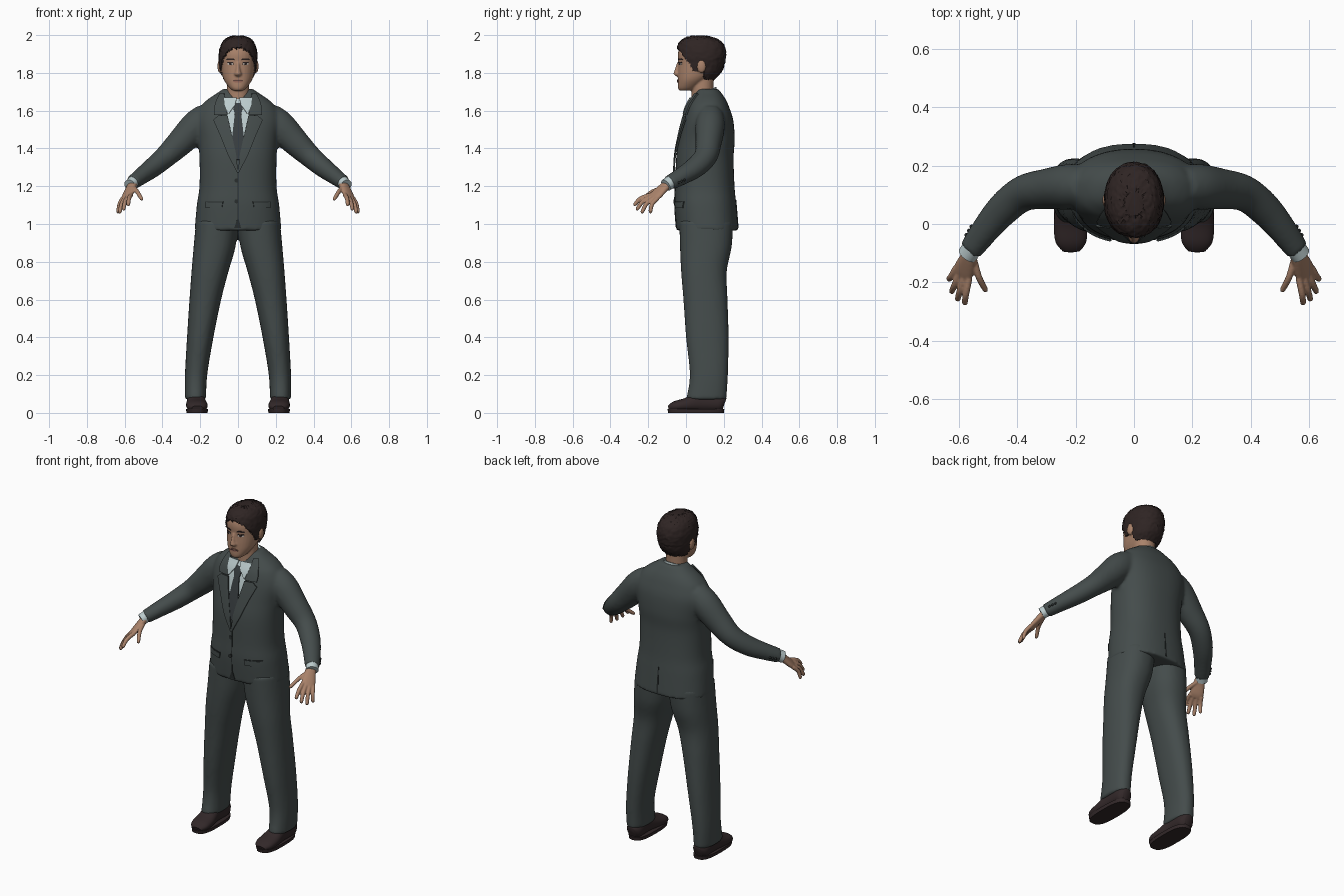
import bpy, bmesh, math, random
from mathutils import Vector
from mathutils.bvhtree import BVHTree

random.seed(4)
cube = bpy.data.objects.get("Cube")
if cube:
    bpy.data.objects.remove(cube, do_unlink=True)


def material(name, r, g, b):
    m = bpy.data.materials.new(name)
    m.use_nodes = True
    m.diffuse_color = (r, g, b, 1)
    node = next(n for n in m.node_tree.nodes if n.type == 'BSDF_PRINCIPLED')
    node.inputs["Base Color"].default_value = (r, g, b, 1)
    node.inputs["Roughness"].default_value = 0.8
    return m


SUIT = material("suit grey", .058, .072, .071)
SEAM = material("seam dark grey", .022, .027, .027)
SHIRT = material("shirt pale blue", .5, .6, .61)
TIE = material("tie charcoal", .04, .048, .052)
SKIN = material("skin tan", .40, .225, .145)
LIPS = material("lips brown", .30, .135, .10)
HAIR = material("hair dark brown", .028, .018, .017)
SHOE = material("shoe leather", .032, .021, .022)
WHITE = material("eye white", .55, .5, .46)


def dense(secs, k=5):
    """Catmull-Rom interpolation of section tuples."""
    pts, out = [Vector(s) for s in secs], []
    for i in range(len(pts) - 1):
        a, b, c, d = (pts[max(0, min(len(pts) - 1, i + j))] for j in (-1, 0, 1, 2))
        for s in range(k):
            t = s / k
            out.append(.5 * (2 * b + (c - a) * t + (2 * a - 5 * b + 4 * c - d) * t * t
                             + (3 * b - a - 3 * c + d) * t ** 3))
    return out + [pts[-1]]


def loft(bm, secs, hint=None, n=32, power=.9, k=5, caps=True):
    """Sections are x, y, z, radius u, radius v; flat rings unless a hint is given."""
    secs = dense(secs, k)
    rings = []
    for i, s in enumerate(secs):
        u, v = Vector((1, 0, 0)), Vector((0, 1, 0))
        if hint:
            t = (secs[min(i + 1, len(secs) - 1)] - secs[max(i - 1, 0)]).to_3d().normalized()
            u = (Vector(hint) - t * t.dot(Vector(hint))).normalized()
            v = t.cross(u)
        ring = []
        for j in range(n):
            a = math.tau * j / n
            c, d = (math.copysign(abs(f) ** power, f) for f in (math.cos(a), math.sin(a)))
            ring.append(bm.verts.new(Vector(s[:3]) + u * c * s[3] + v * d * s[4]))
        rings.append(ring)
    for p, q in zip(rings, rings[1:]):
        for j in range(n):
            bm.faces.new((p[j - 1], p[j], q[j], q[j - 1]))
    if caps:
        bm.faces.new(rings[0])
        bm.faces.new(rings[-1])


def upright(bm, rows, **kw):
    """Rows are z, centre x, half width, front y, back y."""
    loft(bm, [(x, (f + b) / 2, z, w, (b - f) / 2) for z, x, w, f, b in rows], **kw)


def mirror(bm):
    geo = bmesh.ops.duplicate(bm, geom=bm.verts[:] + bm.edges[:] + bm.faces[:])["geom"]
    for v in geo:
        if isinstance(v, bmesh.types.BMVert):
            v.co.x *= -1


def finish(name, bm, mat, voxel=0, smooth=4, thick=0, offset=0):
    bmesh.ops.recalc_face_normals(bm, faces=bm.faces[:])
    me = bpy.data.meshes.new(name)
    bm.to_mesh(me)
    bm.free()
    ob = bpy.data.objects.new(name, me)
    bpy.context.collection.objects.link(ob)
    if voxel:
        rm = ob.modifiers.new("blend", 'REMESH')
        rm.mode, rm.voxel_size = 'VOXEL', voxel
        sm = ob.modifiers.new("soften", 'SMOOTH')
        sm.factor, sm.iterations = .5, smooth
    if thick:
        so = ob.modifiers.new("thickness", 'SOLIDIFY')
        so.thickness, so.offset = thick, offset
    if voxel or thick:
        dg = bpy.context.evaluated_depsgraph_get()
        ob.data = bpy.data.meshes.new_from_object(ob.evaluated_get(dg))
        ob.modifiers.clear()
    ob.data.materials.clear()
    ob.data.materials.append(mat)
    ob.data.shade_smooth()
    ob.data.set_sharp_from_angle(angle=math.radians(50))
    return ob


def surface(ob):
    return BVHTree.FromPolygons([v.co for v in ob.data.vertices],
                                [p.vertices[:] for p in ob.data.polygons])


def plate(name, tree, rows, mat, lift=.003, thick=.004, side=-1, both=False, cols=8):
    """Thin plate laid on a surface; rows are z, x start, x end."""
    bm, grid = bmesh.new(), []
    for a, b in zip(rows, rows[1:]):
        for s in range(6):
            z, l, r = Vector(a).lerp(Vector(b), s / 5)
            line = []
            for j in range(cols + 1):
                p = Vector((l + (r - l) * j / cols, side, z))
                hit = tree.ray_cast(p, Vector((0, -side, 0)))[0]
                if hit is None:
                    hit = tree.find_nearest(Vector((p.x, .1, z)))[0]
                line.append(bm.verts.new(hit + Vector((0, side * lift, 0))))
            grid.append(line)
    for p, q in zip(grid, grid[1:]):
        for j in range(cols):
            bm.faces.new((p[j], p[j + 1], q[j + 1], q[j]))
    bmesh.ops.remove_doubles(bm, verts=bm.verts[:], dist=.0002)
    if both:
        mirror(bm)
    return finish(name, bm, mat, thick=thick)


def oval(x, z, w, h):
    return [(z + h * math.sin(a), x - w * math.cos(a), x + w * math.cos(a))
            for a in (-1.5, -.9, -.3, .3, .9, 1.5)]


# Jacket: sleeves and body blended into one
bm = bmesh.new()
arm = [(.16, .13, 1.57, .07, .075), (.22, .128, 1.52, .078, .082), (.30, .12, 1.437, .07, .073),
       (.38, .105, 1.36, .062, .06), (.45, .05, 1.3, .058, .053), (.51, -.02, 1.255, .05, .045),
       (.56, -.088, 1.217, .042, .038)]
loft(bm, arm, hint=(0, 1, 0), power=1)
mirror(bm)
upright(bm, [(.965, 0, .23, -.05, .277), (1.1, 0, .218, -.06, .266), (1.2, 0, .204, -.057, .257),
             (1.35, 0, .204, -.052, .252), (1.45, 0, .212, -.036, .258), (1.55, 0, .225, -.013, .25),
             (1.62, 0, .2, .008, .228), (1.66, 0, .16, .03, .21), (1.69, 0, .115, .045, .19),
             (1.715, 0, .08, .06, .172)], n=48, power=.85)
jacket = finish("jacket", bm, SUIT, voxel=.01, smooth=5)
cloth = surface(jacket)

# Trousers
bm = bmesh.new()
upright(bm, [(.07, .225, .056, 0, .214), (.2, .222, .059, .02, .222), (.4, .2, .07, 0, .226),
             (.6, .173, .084, -.014, .22), (.75, .148, .098, -.026, .216), (.88, .124, .111, -.032, .242),
             (1.02, .11, .112, -.035, .25)], power=.88)
mirror(bm)
finish("trousers", bm, SUIT, voxel=.011)

# Shirt, tie, lapels and jacket details
plate("shirt_front", cloth, [(1.37, -.005, .005), (1.46, -.033, .033), (1.55, -.055, .055),
                             (1.66, -.07, .07)], SHIRT)
plate("tie", cloth, [(1.34, -.012, .012), (1.42, -.036, .036), (1.58, -.017, .017),
                     (1.62, -.026, .026), (1.64, -.022, .022)], TIE, lift=.008, thick=.006)
plate("lapels", cloth, [(1.27, -.001, .004), (1.37, .01, .055), (1.46, .03, .09), (1.55, .05, .13),
                        (1.572, .054, .105)], SUIT, lift=.009, thick=.009, both=True)
plate("jacket_collar", cloth, [(1.577, .055, .125), (1.61, .062, .127), (1.65, .07, .115),
                               (1.69, .072, .095)], SUIT, lift=.009, thick=.009, both=True)
plate("collar_points", cloth, [(1.585, .048, .054), (1.63, .016, .07), (1.668, .006, .074)],
      SHIRT, lift=.013, thick=.006, both=True)
plate("front_closure", cloth, [(1.03, -.002, .002), (1.27, -.002, .002)], SEAM, lift=.001, cols=2)
plate("front_cutaway", cloth, [(.98, -.02, .016), (1.03, -.002, .002)], SEAM, lift=.001, cols=4)
plate("back_vent", cloth, [(.98, -.005, .005), (1.13, -.002, .002)], SEAM, lift=.001, side=1, cols=2)
plate("pocket_flaps", cloth, [(1.085, .085, .17), (1.115, .08, .172)], SUIT, lift=.004,
      thick=.007, both=True)
plate("pocket_slits", cloth, [(1.114, .078, .174), (1.119, .078, .174)], SEAM, lift=.004, both=True)
for z, name in ((1.23, "upper_button"), (1.12, "lower_button")):
    plate(name, cloth, oval(-.008, z, .011, .011), SEAM, lift=.004)

# Shirt collar band, lower at the throat
bm = bmesh.new()
upright(bm, [(1.64, 0, .082, .025, .165), (1.7, 0, .07, .035, .16)], power=1, k=2)
for v in bm.verts:
    v.co.z += (v.co.y - .1) * .45
finish("shirt_collar", bm, SHIRT)

# Shirt cuffs and sleeve buttons
bm = bmesh.new()
loft(bm, [(.55, -.075, 1.226, .036, .033), (.573, -.107, 1.205, .035, .032)], hint=(0, 1, 0), power=1, k=2)
mirror(bm)
finish("shirt_cuffs", bm, SHIRT)
bm = bmesh.new()
for i in range(3):
    at = Vector(arm[-1][:3]).lerp(Vector(arm[-2][:3]), .15 + i * .2)
    near = cloth.find_nearest(at + Vector((.05, .06, -.01)))[0]
    geo = bmesh.ops.create_uvsphere(bm, u_segments=10, v_segments=6, radius=.007)
    bmesh.ops.translate(bm, verts=geo["verts"], vec=near)
mirror(bm)
finish("sleeve_buttons", bm, SEAM)

# Hands: palm, four fingers and thumb
bm = bmesh.new()
across = Vector((.745, .58, -.33))
loft(bm, [(.552, -.078, 1.224, .027, .021), (.566, -.115, 1.195, .031, .019),
          (.584, -.158, 1.154, .039, .016), (.592, -.18, 1.137, .036, .011)], hint=across, n=20)
tips = [(.582, -.278, 1.1), (.607, -.264, 1.076), (.628, -.237, 1.06), (.637, -.192, 1.06)]
fingers = [(Vector((.588, -.168, 1.145)) + across * (i * .02 - .03), Vector(t))
           for i, t in enumerate(tips)] + [(Vector((.553, -.11, 1.195)), Vector((.508, -.233, 1.13)))]
for base, tip in fingers:
    mid = base.lerp(tip, .5) + Vector((.003, -.008, .008))
    loft(bm, [(*base, .012, .012), (*mid, .0115, .0115), (*base.lerp(tip, .92), .01, .01),
              (*tip, .005, .005)], hint=across, n=12, power=1)
mirror(bm)
finish("hands", bm, SKIN, voxel=.004, smooth=3)

# Shoes with soles
bm = bmesh.new()
loft(bm, [(.222, .203, .045, .025, .035), (.222, .175, .052, .046, .046), (.222, .08, .058, .047, .052),
          (.219, 0, .043, .056, .036), (.216, -.06, .034, .053, .027), (.215, -.092, .024, .03, .014)],
     hint=(1, 0, 0))
mirror(bm)
finish("shoes", bm, SHOE)
bm = bmesh.new()
upright(bm, [(0, .217, .056, -.094, .2), (.02, .217, .058, -.098, .203)], power=.7, k=2)
mirror(bm)
finish("shoe_soles", bm, SHOE)

# Head with neck, nose and ears
bm = bmesh.new()
for s in (-1, 1):
    geo = bmesh.ops.create_uvsphere(bm, u_segments=16, v_segments=12, radius=1)["verts"]
    bmesh.ops.scale(bm, verts=geo, vec=(.013, .024, .036))
    bmesh.ops.translate(bm, verts=geo, vec=(s * .096, .082, 1.835))
upright(bm, [(1.62, 0, .064, .03, .15), (1.7, 0, .06, .03, .145), (1.8, 0, .06, .03, .15)], power=1)
upright(bm, [(1.706, 0, .028, -.036, .03), (1.722, 0, .047, -.043, .06), (1.76, 0, .073, -.043, .11),
             (1.8, 0, .086, -.043, .16), (1.85, 0, .092, -.041, .185), (1.9, 0, .093, -.043, .195),
             (1.94, 0, .085, -.03, .185), (1.97, 0, .065, 0, .15), (1.985, 0, .03, .03, .11)], power=.92)
upright(bm, [(1.782, 0, .013, -.052, 0), (1.793, 0, .022, -.066, 0), (1.812, 0, .015, -.062, 0),
             (1.855, 0, .01, -.048, 0)], n=16)
head = finish("head", bm, SKIN, voxel=.005, smooth=4)
face = surface(head)

# Face details
plate("eye_whites", face, oval(.04, 1.848, .016, .007), WHITE, lift=.001, thick=.003, both=True)
plate("irises", face, oval(.04, 1.848, .007, .007), HAIR, lift=.002, thick=.003, both=True)
plate("upper_lids", face, [(1.853, .023, .058), (1.857, .027, .055)], HAIR, lift=.002, both=True)
plate("eyebrows", face, [(1.869, .02, .062), (1.877, .022, .056)], HAIR, lift=.001, both=True)
plate("mouth", face, oval(0, 1.757, .028, .009), LIPS, lift=.002, thick=.004)
plate("mouth_line", face, [(1.7565, -.025, .025), (1.7585, -.025, .025)], HAIR, lift=.004, thick=.002)

# Hair: ruffled shell trimmed to a hairline
bm = bmesh.new()
upright(bm, [(1.755, 0, .07, 0, .14), (1.8, 0, .093, -.035, .185), (1.85, 0, .1, -.047, .205),
             (1.9, 0, .102, -.051, .212), (1.95, 0, .09, -.042, .2), (1.98, 0, .067, -.015, .165),
             (1.996, 0, .03, .03, .11)], n=72, power=.95, k=7)
bm.normal_update()
for v in bm.verts:
    v.co.x += random.uniform(-.002, .002)
    v.co.y += random.uniform(-.003, .003)
    v.co.z += random.uniform(-.003, .003)


def hairline(y):
    return 1.87 - 1.4 * y if y < .04 else 1.81 if y < .065 else 1.855 if y < .095 else 1.765


bare = [f for f in bm.faces if f.calc_center_median().z < hairline(f.calc_center_median().y)]
bmesh.ops.delete(bm, geom=bare, context='FACES')
finish("hair", bm, HAIR, thick=.014, offset=-1)
